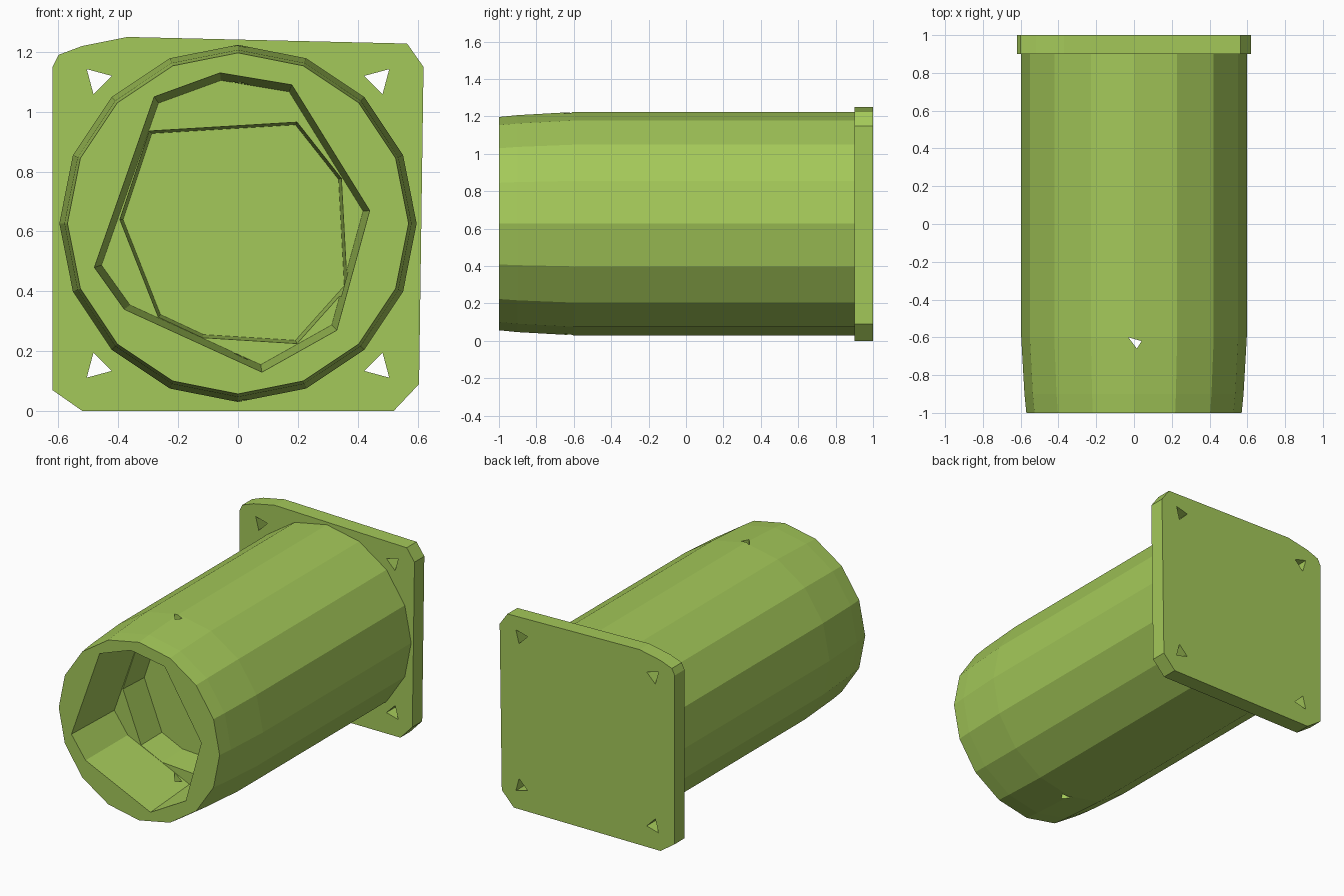
import bpy, bmesh, math

if "Cube" in bpy.data.objects:
    bpy.data.objects.remove(bpy.data.objects["Cube"])

CZ = 0.627  # height of the tube axis

mat = bpy.data.materials.new("green")
mat.diffuse_color = (0.37, 0.58, 0.1, 1)
mat.use_nodes = True
mat.node_tree.nodes["Principled BSDF"].inputs["Base Color"].default_value = mat.diffuse_color


def loft(name, rings):
    """Closed solid skinned through rings of 3D points, capped at both ends."""
    bm = bmesh.new()
    rows = [[bm.verts.new(p) for p in ring] for ring in rings]
    for a, b in zip(rows, rows[1:]):
        n = len(a)
        for i in range(n):
            j = (i + 1) % n
            bm.faces.new((a[i], a[j], b[j], b[i]))
    bm.faces.new(rows[0])
    bm.faces.new(rows[-1])
    bmesh.ops.recalc_face_normals(bm, faces=bm.faces)
    me = bpy.data.meshes.new(name)
    bm.to_mesh(me)
    bm.free()
    me.materials.append(mat)
    ob = bpy.data.objects.new(name, me)
    bpy.context.collection.objects.link(ob)
    return ob


def circle(r, y, n, cx=0, cz=CZ, turn=0.0):
    return [(cx + r * math.cos(turn + math.tau * i / n), y,
             cz + r * math.sin(turn + math.tau * i / n)) for i in range(n)]


def outline(points, y, s=1.0):
    return [(x * s, y, CZ + (z - CZ) * s) for x, z in points]


def cut(target, cutters):
    """Subtract the cutters, bake the result and remove the cutters."""
    for c in cutters:
        c.hide_render = True
        mod = target.modifiers.new("cut", 'BOOLEAN')
        mod.operation = 'DIFFERENCE'
        mod.solver = 'EXACT'
        mod.object = c
    bpy.context.view_layer.update()
    dg = bpy.context.evaluated_depsgraph_get()
    baked = bpy.data.meshes.new_from_object(target.evaluated_get(dg))
    target.modifiers.clear()
    target.data = baked
    for c in cutters:
        bpy.data.objects.remove(c)


# Faceted tube, slightly narrowed towards its open front
profile = [(0.570, -1.0), (0.580, -0.9), (0.597, -0.6), (0.597, 0.9)]
tube = loft("tube_body", [circle(r, y, 16, turn=math.pi / 2) for r, y in profile])

# Uneven wide mouth and a narrower pocket behind it
mouth = [(-0.06, 1.13), (0.18, 1.09), (0.44, 0.67), (0.33, 0.27),
         (0.08, 0.13), (-0.38, 0.34), (-0.48, 0.48), (-0.28, 1.05)]
pocket = [(-0.30, 0.94), (0.20, 0.97), (0.35, 0.78), (0.37, 0.41),
          (0.20, 0.22), (-0.12, 0.24), (-0.27, 0.31), (-0.40, 0.64)]
mouth_cut = loft("mouth_cutter", [outline(mouth, -1.05), outline(mouth, -1.0),
                                  outline(mouth, -0.6, 0.95)])
pocket_cut = loft("pocket_cutter", [outline(pocket, -0.7), outline(pocket, -0.4, 0.96)])

# Small three-sided pin holes through the top and bottom walls
pins = []
for z0, z1 in ((0.95, 1.3), (-0.05, 0.3)):
    tri = [(-0.03, -0.60), (0.04, -0.62), (0.015, -0.66)]
    pins.append(loft("pin_cutter", [[(x, y, z) for x, y in tri] for z in (z0, z1)]))
cut(tube, [mouth_cut, pocket_cut] + pins)

# Square flange with clipped corners and a triangular screw hole in each corner
plate = [(-0.62, 0.07), (-0.52, 0), (0.52, 0), (0.605, 0.09), (0.62, 1.15),
         (0.565, 1.228), (-0.37, 1.25), (-0.52, 1.22), (-0.60, 1.19), (-0.62, 1.15)]
flange = loft("flange", [[(x, y, z) for x, z in plate] for y in (0.9, 1.0)])
screws = []
for sx in (-1, 1):
    for sz in (-1, 1):
        cx, cz = sx * 0.47, CZ + sz * 0.48
        screws.append(loft("screw_cutter",
                           [circle(0.05, y, 3, cx, cz, math.atan2(sz, sx)) for y in (0.85, 1.05)]))
cut(flange, screws)
